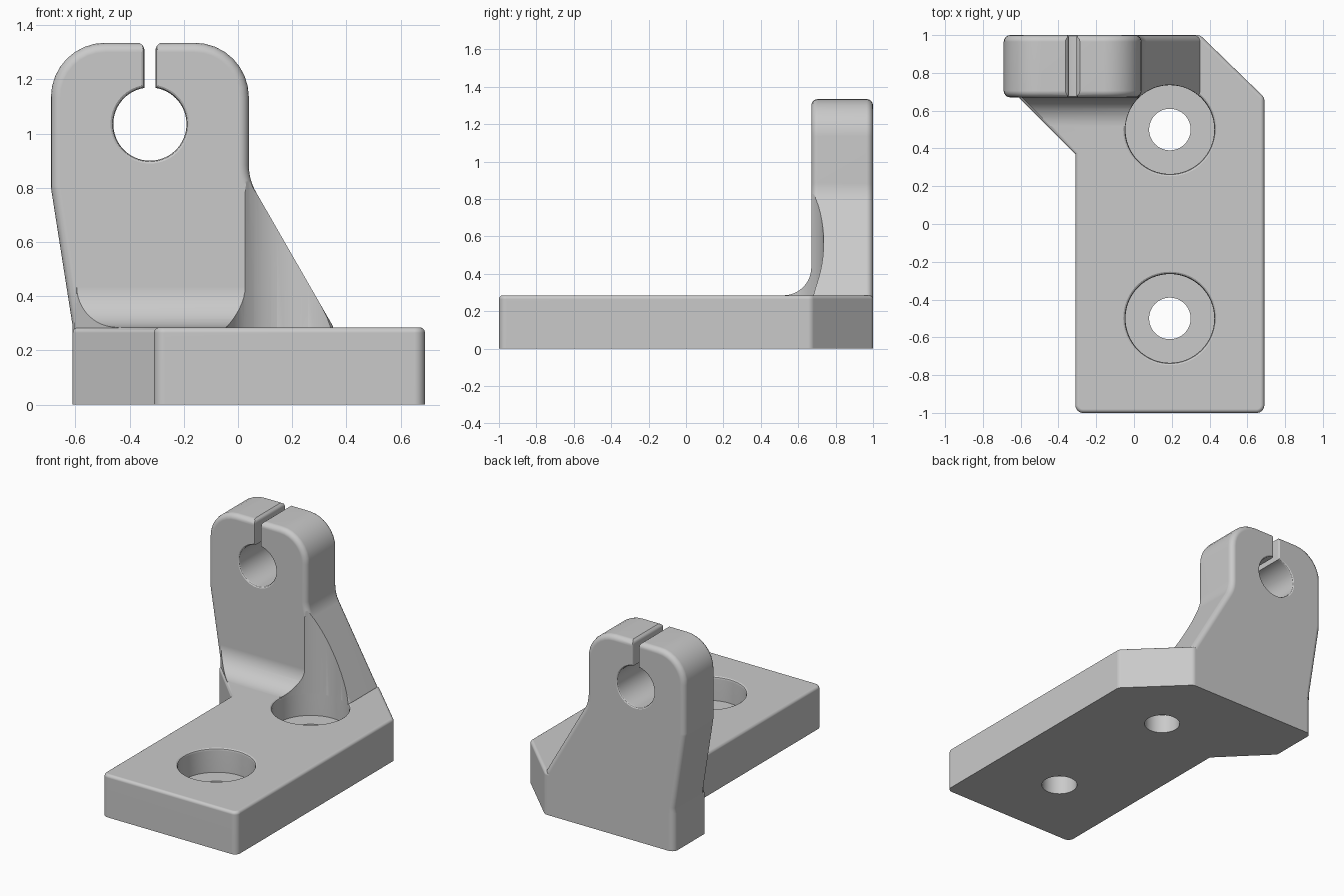
import bpy, bmesh, math
from mathutils import Vector

cube = bpy.data.objects.get("Cube")
if cube:
    bpy.data.objects.remove(cube, do_unlink=True)

grey = bpy.data.materials.new("light_grey")
grey.use_nodes = True
grey.diffuse_color = (0.59, 0.59, 0.59, 1)
grey.node_tree.nodes["Principled BSDF"].inputs["Base Color"].default_value = grey.diffuse_color

TOP, BACK, FRONT = 0.285, 1.0, 0.67      # plate top, upright back and front
HOLE_X, BORE_R, FLOOR = 0.19, 0.235, 0.125


def rounded(corners, seg=8):
    """2D outline from (x, y, radius) corners."""
    out = []
    for i, (x, y, r) in enumerate(corners):
        p = Vector((x, y, 0))
        if r == 0:
            out.append(p)
            continue
        a = (Vector((*corners[i - 1][:2], 0)) - p).normalized()
        b = (Vector((*corners[(i + 1) % len(corners)][:2], 0)) - p).normalized()
        half = a.angle(b) / 2
        t = r / math.tan(half)
        c = p + (a + b).normalized() * r / math.sin(half)
        va, vb = (p + a * t - c).normalized(), (p + b * t - c).normalized()
        out += [c + va.slerp(vb, k / seg) * r for k in range(seg + 1)]
    return out


def loft(name, loops, bevel=0, rule=None):
    """Closed solid through matching loops, bevelling edges chosen by rule."""
    bm = bmesh.new()
    rings = [[bm.verts.new(p) for p in loop] for loop in loops]
    n = len(rings[0])
    for lo, hi in zip(rings, rings[1:]):
        for i in range(n):
            j = (i + 1) % n
            bm.faces.new((lo[i], lo[j], hi[j], hi[i]))
    bm.faces.new(rings[0])
    bm.faces.new(rings[-1])
    bmesh.ops.recalc_face_normals(bm, faces=bm.faces)
    if bevel:
        edges = [e for e in bm.edges if rule(*(v.co for v in e.verts))]
        bmesh.ops.bevel(bm, geom=edges, offset=bevel, segments=4,
                        profile=0.5, affect='EDGES', clamp_overlap=False)
        bmesh.ops.recalc_face_normals(bm, faces=bm.faces)
    me = bpy.data.meshes.new(name)
    bm.to_mesh(me)
    bm.free()
    me.materials.append(grey)
    ob = bpy.data.objects.new(name, me)
    bpy.context.collection.objects.link(ob)
    return ob


def combine(target, other, operation):
    """Boolean the other solid into the target and discard it."""
    mod = target.modifiers.new("bool", 'BOOLEAN')
    mod.operation, mod.object, mod.solver = operation, other, 'EXACT'
    bpy.context.view_layer.objects.active = target
    bpy.ops.object.modifier_apply(modifier=mod.name)
    bpy.data.objects.remove(other, do_unlink=True)


def turned(name, y, profile, seg=64):
    """Round vertical solid from (radius, z) pairs."""
    ring = [math.tau * i / seg for i in range(seg)]
    return loft(name, [[(HOLE_X + r * math.cos(a), y + r * math.sin(a), z) for a in ring]
                       for r, z in profile])


def keyhole(grow, y):
    """Clamp hole with its slot, grown outwards for the rounded rim."""
    cx, cz, r, hw = -0.325, 1.035, 0.135 + grow, 0.02 + grow
    start = math.asin(hw / r)
    arc = [start + (math.tau - 2 * start) * k / 56 for k in range(57)]
    pts = [(cx + r * math.sin(a), cz + r * math.cos(a)) for a in arc]
    lip = [(0, 1.31), (0.006, 1.325), (0.02, 1.336), (0.02, 1.4)]
    pts += [(cx - hw - d, z) for d, z in lip]
    pts += [(cx + hw + d, z) for d, z in reversed(lip)]
    return [(x, y, z) for x, z in pts]


# Base plate with rounded top edge
outline = rounded([(-0.31, -1, 0.04), (0.69, -1, 0.04), (0.69, 0.67, 0.04), (0.35, 1, 0.04),
                   (-0.61, 1, 0.04), (-0.61, 0.67, 0.03), (-0.31, 0.37, 0)])
base = loft("mounting_bracket", [[(p.x, p.y, z) for p in outline] for z in (0, TOP)],
            0.02, lambda a, b: min(a.z, b.z) > TOP - 0.001)

# Counterbored screw holes
for y in (-0.5, 0.5):
    combine(base, turned("screw_hole", y, [
        (0.11, -0.1), (0.11, FLOOR), (BORE_R, FLOOR), (BORE_R, TOP - 0.015),
        (BORE_R + 0.004, TOP - 0.005), (BORE_R + 0.014, TOP + 0.001),
        (BORE_R + 0.014, TOP + 0.1)]), 'DIFFERENCE')

# Upright clamp with sloping web
side = rounded([(-0.61, 0.255, 0), (-0.61, 0.29, 0), (-0.69, 0.8, 0.1), (-0.69, 1.335, 0.2),
                (0.04, 1.335, 0.2), (0.04, 0.83, 0.2), (0.35, 0.29, 0), (0.35, 0.255, 0)])
upright = loft("upright", [[(p.x, y, p.y) for p in side] for y in (FRONT, BACK)], 0.035,
               lambda a, b: abs(a.y - b.y) < 0.001 and max(a.z, b.z) > 0.26)

# Clamp hole and slot
layers = [(0.012, FRONT - 0.02), (0.012, FRONT - 0.001), (0.004, FRONT + 0.004),
          (0, FRONT + 0.012), (0, BACK - 0.012), (0.004, BACK - 0.004),
          (0.012, BACK + 0.001), (0.012, BACK + 0.02)]
combine(upright, loft("clamp_hole", [keyhole(g, y) for g, y in layers]), 'DIFFERENCE')

# Concave fillet between plate and upright, ending on the plate's diagonal side
R = 0.15
curve = [(FRONT + 0.01, 0.27), (FRONT + 0.01, TOP + R)]
curve += [(FRONT - R + R * math.cos(a), TOP + R - R * math.sin(a))
          for a in (math.pi / 2 * k / 12 for k in range(13))]
curve.append((FRONT - R, 0.27))
fillet = loft("fillet", [[(-0.595 + FRONT - y, y, z) for y, z in curve],
                         [(0.2, y, z) for y, z in curve]])
combine(upright, fillet, 'UNION')

# Screw head clearance through the web and fillet
combine(upright, turned("clearance", 0.5, [(BORE_R + 0.001, 0.2), (BORE_R + 0.001, 1.2)]),
        'DIFFERENCE')
combine(base, upright, 'UNION')

# Smooth curves with flat faces kept flat
bpy.ops.object.select_all(action='DESELECT')
base.select_set(True)
bpy.context.view_layer.objects.active = base
bpy.ops.object.shade_smooth_by_angle(angle=math.radians(30))
flat = base.modifiers.new("flat_faces", 'WEIGHTED_NORMAL')
flat.keep_sharp = True
